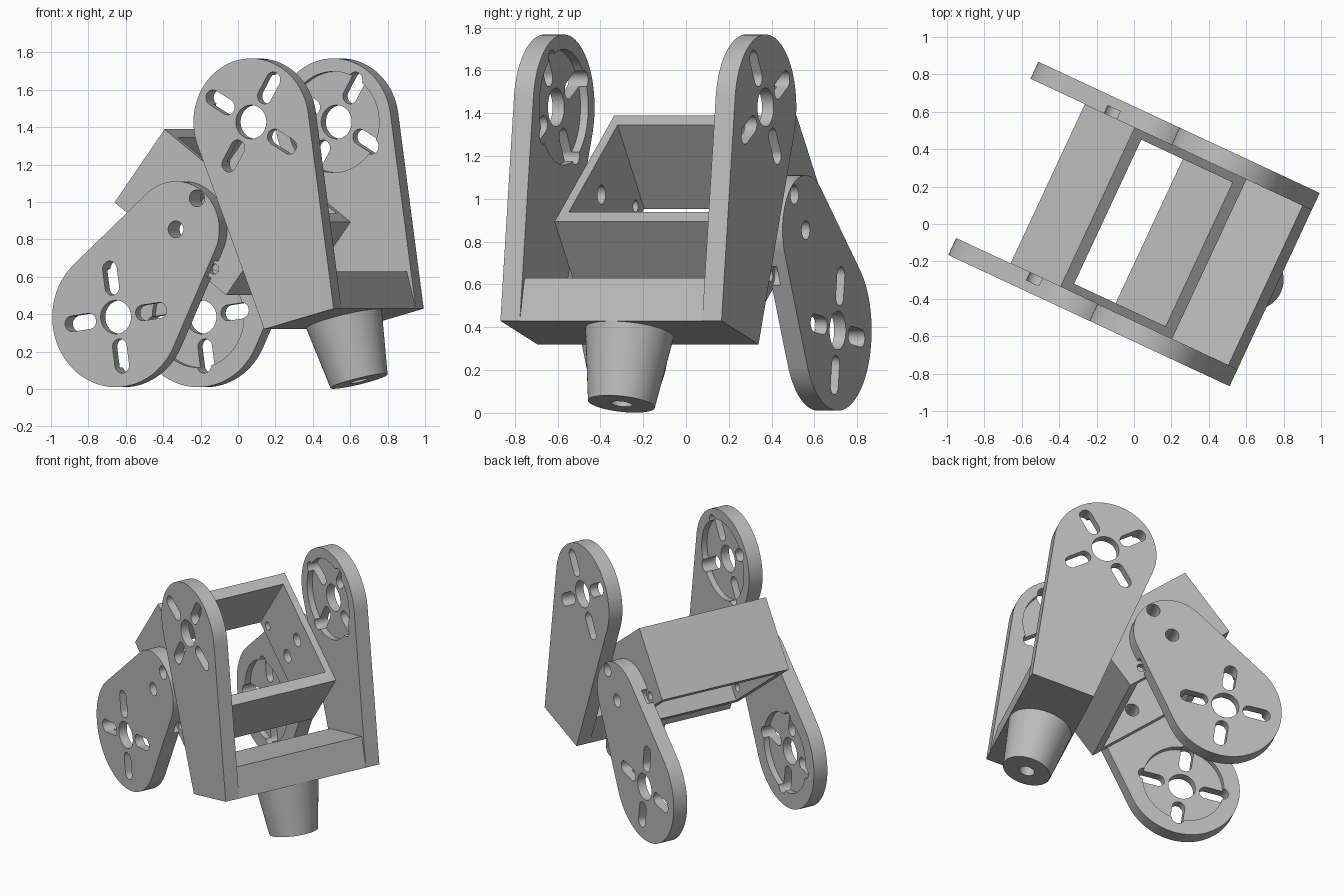
import bpy, bmesh
from math import sin, cos, pi, radians
from mathutils import Matrix

cube = bpy.data.objects.get("Cube")
if cube:
    bpy.data.objects.remove(cube, do_unlink=True)

grey = bpy.data.materials.new("plain grey")
grey.use_nodes = True
COLOUR = (0.5, 0.5, 0.5, 1)
grey.diffuse_color = COLOUR
grey.node_tree.nodes["Principled BSDF"].inputs["Base Color"].default_value = COLOUR

INNER, OUTER = 0.47, 0.57          # plate faces, measured from the middle


def frame(x, z, tilt):
    """Placement of a bracket: whole model turned, bracket tilted in its plane."""
    return (Matrix.Rotation(radians(-25), 4, 'Z') @ Matrix.Translation((x, 0, z))
            @ Matrix.Rotation(radians(tilt), 4, 'Y'))


def circle(x, z, r, n=64):
    return [(x + r * cos(2 * pi * i / n), z + r * sin(2 * pi * i / n)) for i in range(n)]


def rect(x, z0, z1):
    return [(-x, z0), (x, z0), (x, z1), (-x, z1)]


def make(name, bm):
    mesh = bpy.data.meshes.new(name)
    bmesh.ops.recalc_face_normals(bm, faces=bm.faces)
    bm.to_mesh(mesh)
    bm.free()
    mesh.materials.append(grey)
    ob = bpy.data.objects.new(name, mesh)
    bpy.context.collection.objects.link(ob)
    return ob


def prism(name, points, y0, y1):
    """Convex outline in x and z, extruded along y."""
    bm = bmesh.new()
    for y in (y0, y1):
        for x, z in points:
            bm.verts.new((x, y, z))
    hull = bmesh.ops.convex_hull(bm, input=bm.verts)
    loose = {g for g in hull["geom_interior"] + hull["geom_unused"]
             if isinstance(g, bmesh.types.BMVert)}
    bmesh.ops.delete(bm, geom=list(loose), context='VERTS')
    bmesh.ops.dissolve_limit(bm, angle_limit=radians(0.5), verts=bm.verts, edges=bm.edges)
    return make(name, bm)


def cone(name, r_bottom, r_top, z0, z1):
    bm = bmesh.new()
    bmesh.ops.create_cone(bm, cap_ends=True, segments=64, radius1=r_bottom, radius2=r_top,
                          depth=z1 - z0, matrix=Matrix.Translation((0, 0, (z0 + z1) / 2)))
    return make(name, bm)


def cut(ob, cutters):
    for c in cutters:
        c.hide_render = True
        mod = ob.modifiers.new("cut", 'BOOLEAN')
        mod.operation, mod.solver, mod.object = 'DIFFERENCE', 'EXACT', c
    bpy.context.view_layer.update()
    result = bpy.data.meshes.new_from_object(
        ob.evaluated_get(bpy.context.evaluated_depsgraph_get()))
    ob.modifiers.clear()
    ob.data = result
    for c in cutters:
        bpy.data.objects.remove(c, do_unlink=True)


def finish(ob, matrix):
    ob.matrix_world = matrix
    bpy.ops.object.select_all(action='DESELECT')
    ob.select_set(True)
    bpy.context.view_layer.objects.active = ob
    bpy.ops.object.shade_smooth_by_angle(angle=radians(30))


def through(points, side):
    return prism("cutter", points, side * 0.3, side * 0.7)


def hub_cutters(z, side):
    """Centre hole, four radial slots and the round recess on the inner face."""
    cutters = [through(circle(0, z, 0.09), side),
               prism("cutter", circle(0, z, 0.27), side * 0.4, side * (INNER + 0.04))]
    for k in range(4):
        a = pi / 4 + k * pi / 2
        slot = [p for d in (0.16, 0.26)
                for p in circle(d * cos(a), z + d * sin(a), 0.042, 32)]
        cutters.append(through(slot, side))
    return cutters


# Upper fork: two tapered plates on a solid base with a hollow peg
upper = frame(0.625, 0.375, -15)
for side, word in ((-1, "front"), (1, "back")):
    plate = prism(word + "_upper_plate", rect(0.212, 0, 0.1) + circle(0, 1.09, 0.34, 96),
                  side * INNER, side * OUTER)
    cut(plate, hub_cutters(1.09, side))
    finish(plate, upper)

finish(prism("fork_base", rect(0.212, 0, 0.207), -INNER, INNER), upper)
peg = cone("peg", 0.157, 0.208, -0.345, 0)
cut(peg, [cone("cutter", 0.05, 0.05, -0.5, -0.1)])
finish(peg, upper)

# Lower fork: two rounded arms holding an open rectangular box
lower = frame(-0.455, 0.385, 37)
SCREWS = ((0, 0.587, 0.045), (0, 0.795, 0.045), (-0.27, 0.525, 0.028), (0.27, 0.525, 0.028))
for side, word in ((-1, "front"), (1, "back")):
    arm = prism(word + "_lower_arm", circle(0, 0, 0.375, 96) + circle(0, 0.587, 0.257, 96),
                side * INNER, side * OUTER)
    holes = [through(circle(x, z, r, 32), side) for x, z, r in SCREWS[:2]]
    notches = [prism("cutter", circle(x, z, 0.05, 32), side * 0.4, side * (INNER + 0.045))
               for x, z, r in SCREWS[2:]]
    cut(arm, hub_cutters(0, side) + holes + notches)
    finish(arm, lower)

box = prism("open_box", rect(0.412, 0.457, 0.947), -INNER, INNER)
cut(box, [prism("cutter", rect(0.338, 0.3, 1.1), -0.425, 0.425)]
    + [through(circle(x, z, r, 32), side) for x, z, r in SCREWS for side in (-1, 1)])
finish(box, lower)
